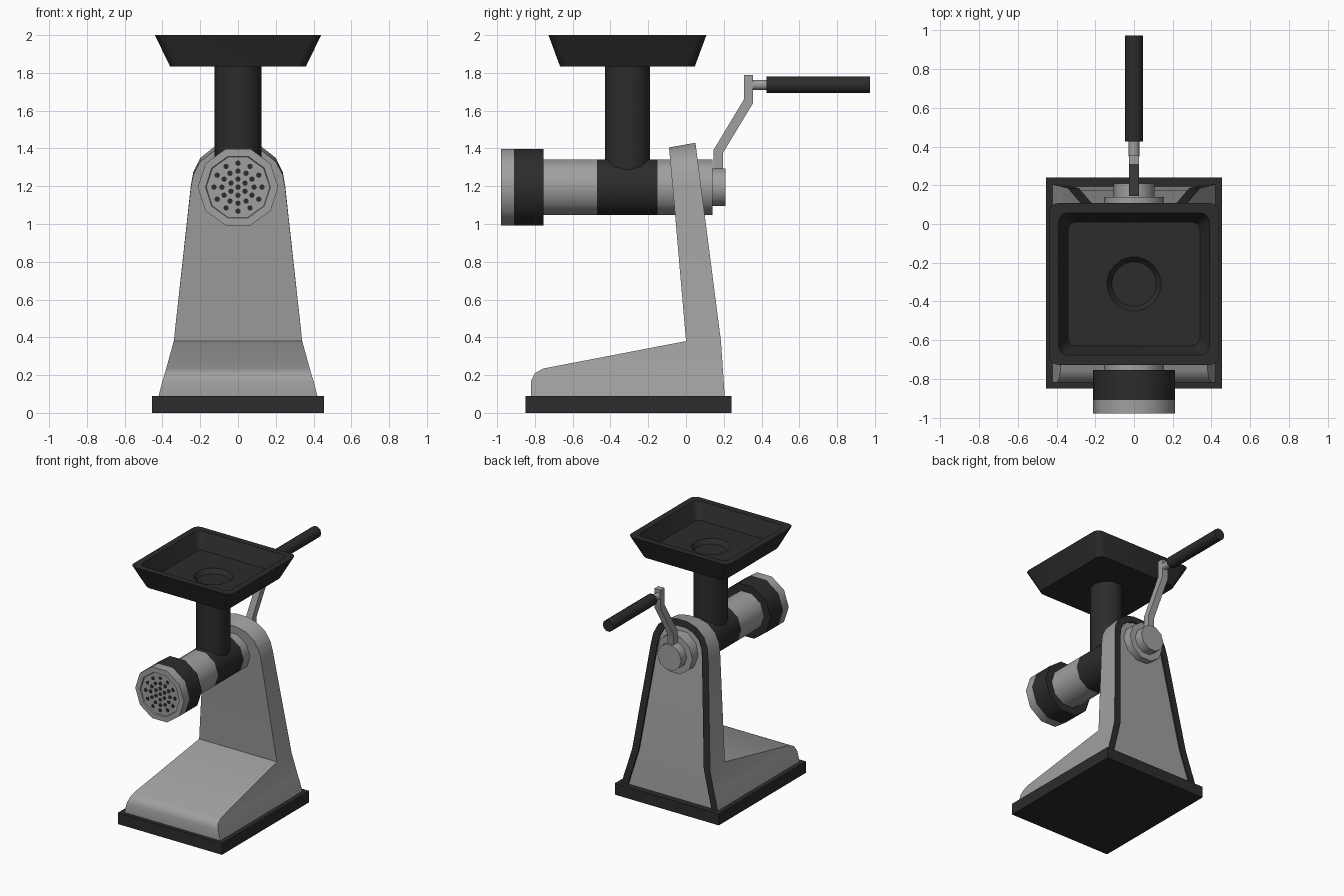
import bpy, bmesh, math
from mathutils import Vector

if "Cube" in bpy.data.objects:
    bpy.data.objects.remove(bpy.data.objects["Cube"])


def material(name, v):
    m = bpy.data.materials.new(name)
    m.diffuse_color = (v, v, v, 1)
    m.use_nodes = True
    m.node_tree.nodes["Principled BSDF"].inputs["Base Color"].default_value = m.diffuse_color
    return m


GREY = material("brushed grey", 0.35)
BLACK = material("matt black", 0.025)
AXIS_Z = 1.195    # height of the grinding barrel
TUBE_Y = -0.31    # centre of feed tube and tray


def finish(name, bm, mats, smooth=40):
    bmesh.ops.recalc_face_normals(bm, faces=bm.faces)
    me = bpy.data.meshes.new(name)
    bm.to_mesh(me)
    bm.free()
    for m in mats:
        me.materials.append(m)
    ob = bpy.data.objects.new(name, me)
    bpy.context.collection.objects.link(ob)
    bpy.ops.object.select_all(action='DESELECT')
    ob.select_set(True)
    bpy.context.view_layer.objects.active = ob
    bpy.ops.object.shade_smooth_by_angle(angle=math.radians(smooth))
    return ob


def add_loft(bm, rings):
    """Skin a list of equal-length rings and cap both ends."""
    vs = [[bm.verts.new(p) for p in r] for r in rings]
    for a, b in zip(vs, vs[1:]):
        for i in range(len(a)):
            j = (i + 1) % len(a)
            bm.faces.new((a[i], a[j], b[j], b[i]))
    bm.faces.new(vs[0])
    bm.faces.new(vs[-1])


def loft(name, rings, mat):
    bm = bmesh.new()
    add_loft(bm, rings)
    return finish(name, bm, [mat])


def ring_y(r, y, x=0, z=AXIS_Z, n=10):
    return [(x + r * math.cos(2 * math.pi * i / n), y,
             z + r * math.sin(2 * math.pi * i / n)) for i in range(n)]


def ring_z(r, z, n=10, start=0):
    return [(r * math.cos(2 * math.pi * i / n + start),
             TUBE_Y + r * math.sin(2 * math.pi * i / n + start), z) for i in range(n)]


def rod(name, r, y0, y1, mat, z=AXIS_Z):
    return loft(name, [ring_y(r, y0, z=z), ring_y(r, y1, z=z)], mat)


# Base slab
loft("base", [[(-.455, -.85, z), (.455, -.85, z), (.455, .24, z), (-.455, .24, z)]
              for z in (0, .09)], BLACK)

# Body: sections of half width, front y, front z, back z
SECTIONS = [(.42, -.82, .09, .09), (.40, -.82, .17, .17), (.387, -.80, .21, .21),
            (.38, -.755, .235, .235), (.34, 0, .38, .38), (.25, -.07, 1.19, 1.2),
            (.237, -.077, 1.26, 1.275), (.20, -.083, 1.33, 1.35),
            (.13, -.088, 1.385, 1.405), (.05, -.09, 1.405, 1.43)]


def back_y(z):
    return .185 - (z - .38) * (.1286 if z > .38 else .069)


def make_body():
    bm = bmesh.new()
    rows = []
    for w, yf, zf, zb in SECTIONS:
        # inner outline of the back trim
        if zb <= 1.2:
            wi, zi = w - .055, zb
        else:
            wi, zi = w * .78, 1.2 + (zb - 1.2) * .78
        row = []
        for s in (-1, 1):
            row.append([bm.verts.new(p) for p in (
                (s * w, yf, zf), (s * w, back_y(zb), zb),
                (s * wi, back_y(zi), zi), (s * wi, back_y(zi) - .012, zi))])
        rows.append(row)
    for a, b in zip(rows, rows[1:]):
        for s in (0, 1):
            for k in range(3):
                f = bm.faces.new((a[s][k], a[s][k + 1], b[s][k + 1], b[s][k]))
                f.material_index = 1 if k > 0 else 0
        for k in (0, 3):      # front face and recessed back panel
            bm.faces.new((a[0][k], a[1][k], b[1][k], b[0][k]))
    t = rows[-1]
    for k in range(3):        # top of the arch
        f = bm.faces.new((t[0][k], t[1][k], t[1][k + 1], t[0][k + 1]))
        f.material_index = 1 if k > 0 else 0
    o = rows[0]
    bm.faces.new([o[0][k] for k in range(4)] + [o[1][k] for k in (3, 2, 1, 0)])
    finish("body", bm, [GREY, BLACK], 35)


make_body()

# Barrel, collars and clamp ring
rod("barrel_front", .155, -.76, -.47, GREY)
rod("barrel_collar", .155, -.47, -.15, BLACK)
rod("barrel_rear", .155, -.15, .14, GREY)
rod("crank_hub", .105, .13, .21, GREY)
rod("clamp_ring", .213, -.91, -.755, BLACK)
loft("grinding_plate", [ring_y(.213, -.91), ring_y(.213, -.98),
                        ring_y(.172, -.98), ring_y(.168, -.972)], GREY)

# Holes in the grinding plate, as thin dark discs
bm = bmesh.new()
for count, radius in ((1, 0), (6, .043), (12, .085), (12, .127)):
    for i in range(count):
        a = 2 * math.pi * i / count + math.pi / 2
        x, z = radius * math.cos(a), AXIS_Z + radius * math.sin(a)
        add_loft(bm, [ring_y(.0145, y, x, z, 8) for y in (-.971, -.975)])
finish("plate_holes", bm, [BLACK])

# Feed tube
loft("feed_tube", [ring_z(.125, 1.25), ring_z(.125, 1.84)], BLACK)


def rounded(hx, hy, z, r):
    pts = []
    for k, (sx, sy) in enumerate(((1, 1), (-1, 1), (-1, -1), (1, -1))):
        for j in range(5):
            a = math.pi / 2 * (k + j / 4)
            pts.append((sx * (hx - r) + r * math.cos(a),
                        TUBE_Y + sy * (hy - r) + r * math.sin(a), z))
    return pts


# Tray with a sunken round mouth
loft("tray", [rounded(.36, .357, 1.835, .05), rounded(.44, .418, 2.0, .05),
              rounded(.39, .368, 2.0, .05), rounded(.34, .32, 1.875, .04),
              ring_z(.14, 1.875, 20, math.pi / 20),
              ring_z(.115, 1.84, 20, math.pi / 20)], BLACK)

# Crank arm: bent flat bar
ARM = [(.145, .195, 1.20, 1.20), (.145, .195, 1.39, 1.375),
       (.307, .355, 1.66, 1.64), (.307, .355, 1.79, 1.79)]
loft("crank_arm", [[(-.027, a, za), (.027, a, za), (.027, b, zb), (-.027, b, zb)]
                   for a, b, za, zb in ARM], GREY)
rod("handle_pin", .028, .35, .43, GREY, 1.737)
rod("handle_grip", .046, .425, .975, BLACK, 1.737)
